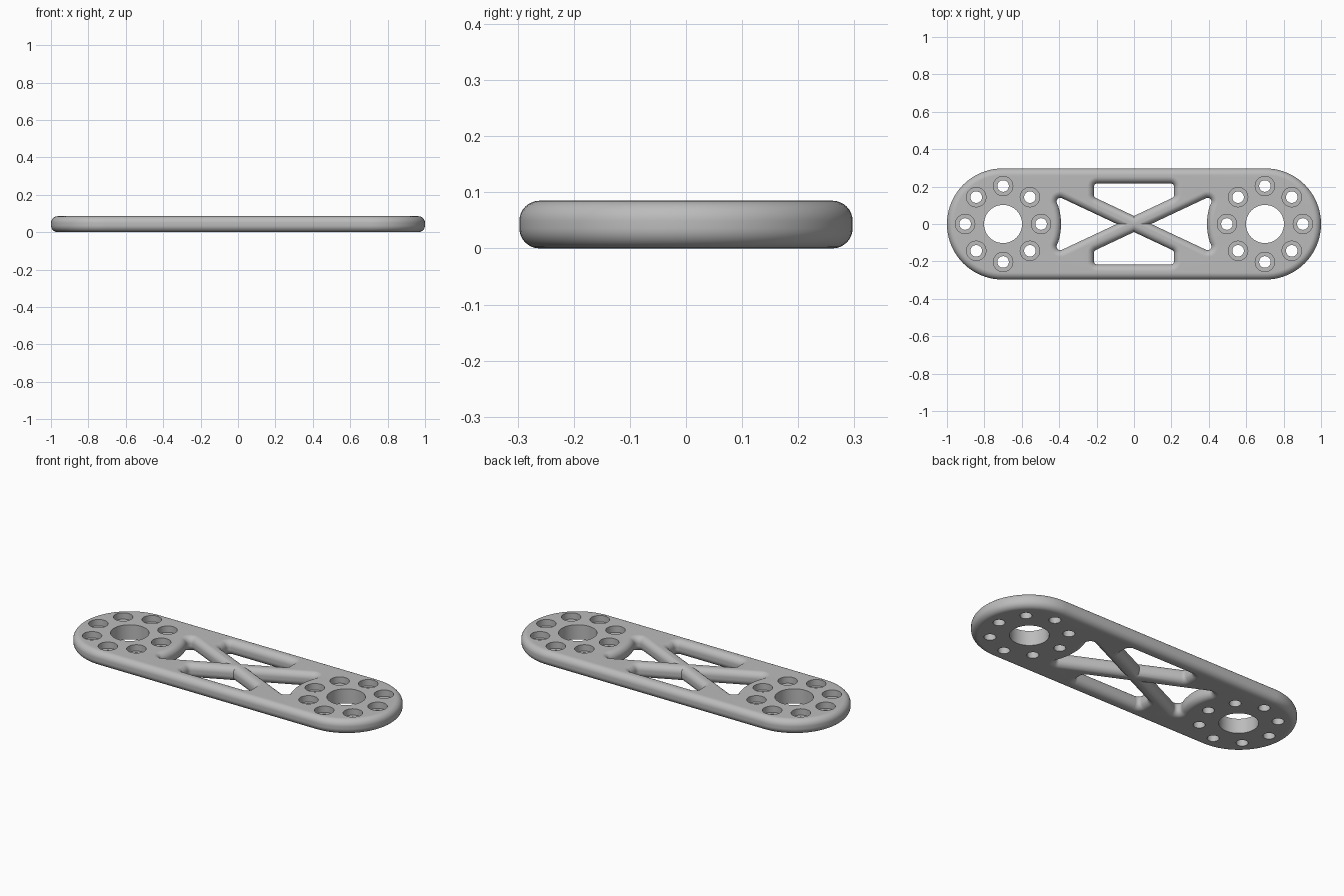
import bpy, bmesh
from math import pi, sin, cos, asin
from mathutils import Vector

if "Cube" in bpy.data.objects:
    bpy.data.objects.remove(bpy.data.objects["Cube"])

HEIGHT, FILLET = 0.085, 0.036
END_X, END_R = 0.703, 0.297
SLOPE, TIP_Y = 0.47, 0.043          # cross brace direction and half height
STEPS = 8


def arc(cx, cy, r, a0, a1, n):
    return [Vector((cx + r * cos(a0 + (a1 - a0) * i / n),
                    cy + r * sin(a0 + (a1 - a0) * i / n))) for i in range(n + 1)]


def circle(cx, cy, r, n):
    return arc(cx, cy, r, 0, 2 * pi, n)[:-1]


def rounded(prev, p, nxt, r, n=8):
    """Tangent arc replacing the corner p."""
    u, v = (prev - p).normalized(), (nxt - p).normalized()
    half = u.angle(v) / 2
    centre = p + (u + v).normalized() * (r / sin(half))
    t = r * cos(half) / sin(half)
    a, b = p + u * t - centre, p + v * t - centre
    sweep = a.angle(b)
    return [centre + (a * sin((1 - i / n) * sweep) + b * sin(i / n * sweep)) / sin(sweep)
            for i in range(n + 1)]


def offset(loop, d):
    """Mitred offset to the right of a loop's direction of travel."""
    out = []
    for i, p in enumerate(loop):
        e0 = (p - loop[i - 1]).normalized()
        e1 = (loop[(i + 1) % len(loop)] - p).normalized()
        n0, n1 = Vector((e0.y, -e0.x)), Vector((e1.y, -e1.x))
        out.append(p + (n0 + n1) * (d / (1 + n0.dot(n1))))
    return out


def flip_x(loop):
    return [Vector((-p.x, p.y)) for p in reversed(loop)]


def flip_y(loop):
    return [Vector((p.x, -p.y)) for p in reversed(loop)]


def side_window():
    """Left hand triangular window, curved around the bolt circle, anticlockwise."""
    tip = Vector((-TIP_Y / SLOPE, 0))
    top = Vector((-0.432, SLOPE * (0.432 - TIP_Y / SLOPE)))
    bottom = Vector((top.x, -top.y))
    side = arc(-0.7, 0, 0.31, 0.31, -0.31, 10)
    return ([tip] + rounded(tip, top, side[0], 0.02) + side
            + rounded(side[-1], bottom, tip, 0.02))


def edge_window():
    """Upper pentagonal window between brace and rail, anticlockwise."""
    x, y = 0.215, 0.217
    low = TIP_Y + SLOPE * x
    pts = [Vector(p) for p in ((0, TIP_Y), (x, low), (x, y), (-x, y), (-x, low))]
    loop = [pts[0]]
    for i in range(1, 5):
        loop += rounded(pts[i - 1], pts[i], pts[(i + 1) % 5], 0.02)
    return loop


bm = bmesh.new()
top_edges, bottom_edges = [], []


def ring(loop, z):
    return [bm.verts.new((p.x, p.y, z)) for p in loop]


def wall(rings):
    for a, b in zip(rings, rings[1:]):
        for i in range(len(a)):
            j = (i + 1) % len(a)
            bm.faces.new((a[i], a[j], b[j], b[i]))
    for r, store in ((rings[0], bottom_edges), (rings[-1], top_edges)):
        store += [bm.edges.get((r[i], r[i - 1])) for i in range(len(r))]


def filleted_wall(loop, sign):
    """Wall with rounded lower and upper edges; sign picks the material side."""
    rings = []
    for k in range(STEPS + 1):
        a = pi / 2 * k / STEPS
        rings.append(ring(offset(loop, sign * FILLET * (1 - sin(a))),
                          FILLET * (1 - cos(a))))
    for k in range(STEPS, -1, -1):
        a = pi / 2 * k / STEPS
        rings.append(ring(offset(loop, sign * FILLET * (1 - sin(a))),
                          HEIGHT - FILLET * (1 - cos(a))))
    wall(rings)


# Outer rim
outline = (arc(END_X, 0, END_R, -pi / 2, pi / 2, 40)
           + arc(-END_X, 0, END_R, pi / 2, 3 * pi / 2, 40))
filleted_wall(outline, -1)

# Windows that leave the crossing braces
side, edge = side_window(), edge_window()
for window in (side, flip_x(side), edge, flip_y(edge)):
    filleted_wall(window, 1)

# Central bores and counterbored bolt circles
for cx in (-0.7, 0.7):
    bore = circle(cx, 0, 0.102, 48)
    wall([ring(bore, 0), ring(bore, HEIGHT)])
    for i in range(8):
        x, y = cx + 0.203 * cos(i * pi / 4), 0.203 * sin(i * pi / 4)
        small, large = circle(x, y, 0.031, 28), circle(x, y, 0.052, 28)
        seat = HEIGHT - 0.037
        wall([ring(small, 0), ring(small, seat), ring(large, seat), ring(large, HEIGHT)])

# Flat faces
for edges in (top_edges, bottom_edges):
    bmesh.ops.triangle_fill(bm, use_beauty=True, use_dissolve=False, edges=edges,
                            normal=(0, 0, 1))
bmesh.ops.recalc_face_normals(bm, faces=bm.faces)

mesh = bpy.data.meshes.new("link_plate")
bm.to_mesh(mesh)
bm.free()
plate = bpy.data.objects.new("link_plate", mesh)
bpy.context.collection.objects.link(plate)

grey = bpy.data.materials.new("plain_grey")
grey.use_nodes = True
colour = (0.5, 0.5, 0.5, 1)
grey.diffuse_color = colour
grey.node_tree.nodes["Principled BSDF"].inputs["Base Color"].default_value = colour
mesh.materials.append(grey)

bpy.ops.object.select_all(action="DESELECT")
plate.select_set(True)
bpy.context.view_layer.objects.active = plate
bpy.ops.object.shade_smooth_by_angle(angle=pi / 6)
normals = plate.modifiers.new("even_shading", "WEIGHTED_NORMAL")
normals.keep_sharp = True
